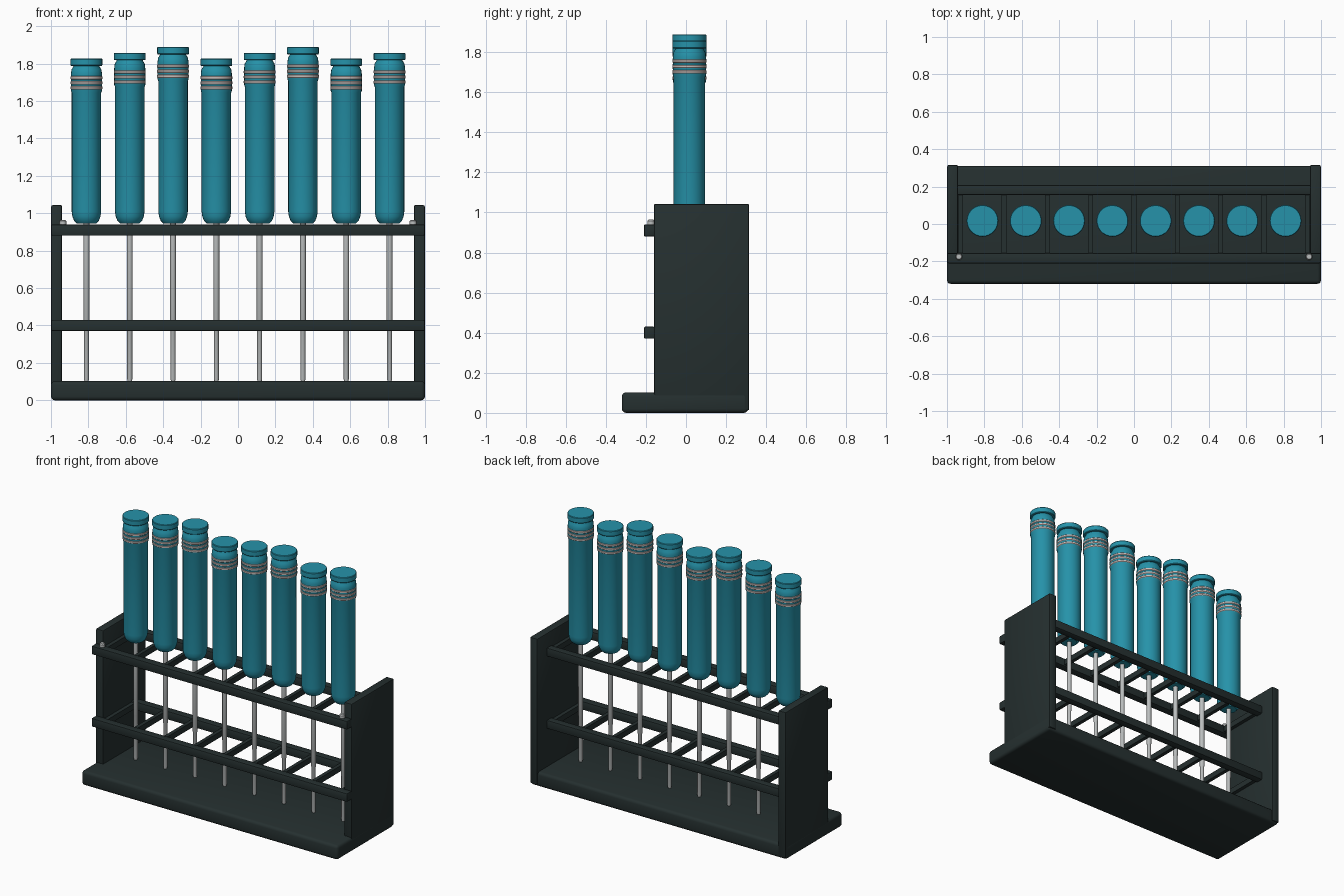
import bpy, bmesh, math

if "Cube" in bpy.data.objects:
    bpy.data.objects.remove(bpy.data.objects["Cube"])


def material(name, rgb):
    m = bpy.data.materials.new(name)
    m.diffuse_color = (*rgb, 1)
    m.use_nodes = True
    m.node_tree.nodes["Principled BSDF"].inputs["Base Color"].default_value = m.diffuse_color
    return m


DARK = material("dark green black", (0.0185, 0.0290, 0.0290))
TEAL = material("teal", (0.0190, 0.2900, 0.4000))
STEEL = material("light grey", (0.50, 0.52, 0.52))
STRIPE = material("pale stripe", (0.58, 0.50, 0.48))


def finish(name, bm, mat, smooth=True):
    me = bpy.data.meshes.new(name)
    bmesh.ops.recalc_face_normals(bm, faces=bm.faces)
    bm.to_mesh(me)
    bm.free()
    me.materials.append(mat)
    ob = bpy.data.objects.new(name, me)
    bpy.context.collection.objects.link(ob)
    if smooth:
        bpy.ops.object.select_all(action='DESELECT')
        ob.select_set(True)
        bpy.context.view_layer.objects.active = ob
        bpy.ops.object.shade_smooth_by_angle(angle=math.radians(35))
    return ob


def box(name, lo, hi, mat, bevel=0.0, segments=2):
    bm = bmesh.new()
    bmesh.ops.create_cube(bm, size=1)
    for v in bm.verts:
        v.co = [(a + b) / 2 + c * (b - a) for a, b, c in zip(lo, hi, v.co)]
    if bevel:
        bmesh.ops.bevel(bm, geom=bm.edges[:], offset=bevel, segments=segments,
                        profile=0.5, affect='EDGES')
    return finish(name, bm, mat)


def lathe(name, x, y, profile, mat, n=28):
    """Closed solid of revolution from (radius, z) points."""
    bm = bmesh.new()
    rings = [[bm.verts.new((x + r * math.cos(2 * math.pi * i / n),
                            y + r * math.sin(2 * math.pi * i / n), z))
              for i in range(n)] for r, z in profile]
    for a, b in zip(rings, rings[1:]):
        for i in range(n):
            j = (i + 1) % n
            bm.faces.new((a[i], a[j], b[j], b[i]))
    bm.faces.new(rings[0][::-1])
    bm.faces.new(rings[-1])
    return finish(name, bm, mat)


PITCH = 0.2315
TUBE_Y = 0.017

# base and end panels
box("base", (-1, -0.32, 0), (1, 0.31, 0.102), DARK, 0.02, 3)
for s, side in ((-1, "left"), (1, "right")):
    xs = sorted((s * 0.94, s * 0.999))
    box(side + "_panel", (xs[0], -0.16, 0.012), (xs[1], 0.315, 1.043), DARK, 0.008)
    # screw head on the upper front rail
    lathe(side + "_pin", s * 0.936, -0.175,
          [(0.018, 0.92), (0.018, 0.958), (0.013, 0.964)], STEEL, 16)

# two tiers of rails with dividers
for tier, z in (("lower", 0.37), ("upper", 0.88)):
    box(tier + "_front_rail", (-0.998, -0.21, z), (0.998, -0.155, z + 0.06), DARK, 0.007)
    box(tier + "_back_rail", (-0.945, 0.155, z), (0.945, 0.208, z + 0.06), DARK, 0.007)
    for k in range(-4, 5):
        x = k * PITCH
        box(f"{tier}_divider_{k + 5}", (x - 0.013, -0.16, z + 0.01),
            (x + 0.013, 0.16, z + 0.05), DARK)

# eight stirring pestles: rod, grip, collar, stripes and cap
for i in range(8):
    x = (i - 3.5) * PITCH
    d = (0, 0.031, 0.062)[i % 3]
    lathe(f"rod_{i + 1}", x, TUBE_Y,
          [(0.010, 0.10), (0.0135, 0.112), (0.0135, 0.42), (0.016, 0.425),
           (0.016, 0.96)], STEEL, 14)
    lathe(f"grip_{i + 1}", x, TUBE_Y,
          [(0.052, 0.946), (0.066, 0.960), (0.075, 0.982), (0.079, 1.01),
           (0.079, 1.645 + d), (0.083, 1.655 + d), (0.083, 1.745 + d),
           (0.080, 1.768 + d), (0.070, 1.785 + d), (0.068, 1.80 + d)], TEAL)
    for k in range(3):
        z = 1.662 + 0.027 * k + d
        lathe(f"stripe_{i + 1}_{k + 1}", x, TUBE_Y,
              [(0.083, z), (0.0855, z + 0.003), (0.0855, z + 0.014),
               (0.083, z + 0.017)], STRIPE)
    lathe(f"cap_{i + 1}", x, TUBE_Y,
          [(0.082, 1.788 + d), (0.085, 1.792 + d), (0.085, 1.823 + d),
           (0.082, 1.827 + d)], TEAL)
